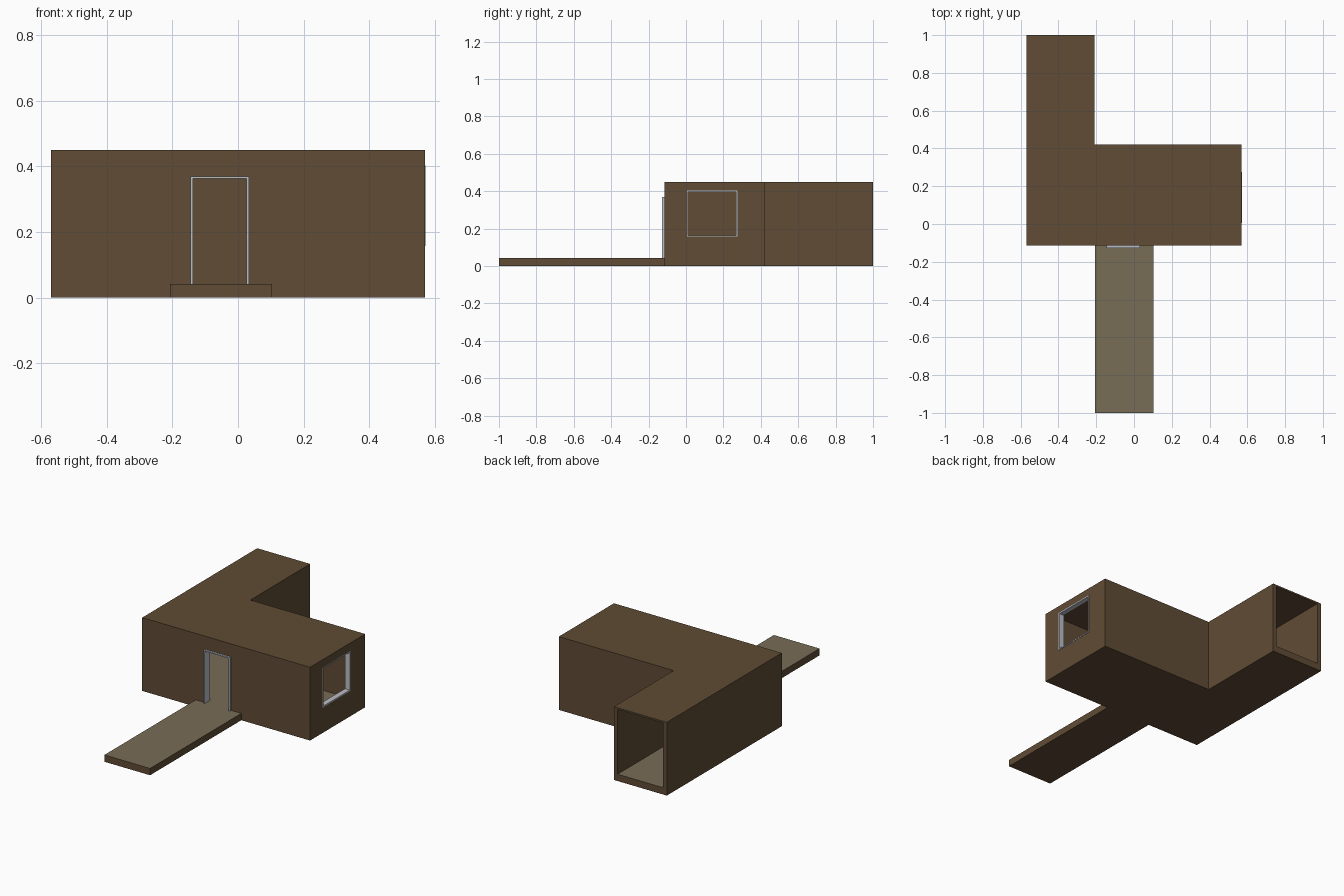
import bpy, bmesh

if "Cube" in bpy.data.objects:
    bpy.data.objects.remove(bpy.data.objects["Cube"])


def material(name, rgb):
    m = bpy.data.materials.new(name)
    m.diffuse_color = (*rgb, 1)
    m.use_nodes = True
    m.node_tree.nodes["Principled BSDF"].inputs["Base Color"].default_value = m.diffuse_color
    return m


earth = material("earth_brown", (0.115, 0.072, 0.035))
floor_mat = material("floor_tan", (0.19, 0.15, 0.092))
metal = material("frame_grey", (0.50, 0.52, 0.56))


def prism(name, outline, z0, z1, mats=()):
    """Extrude a flat xy outline between two heights."""
    bm = bmesh.new()
    face = bm.faces.new([bm.verts.new((x, y, z0)) for x, y in outline])
    up = bmesh.ops.extrude_face_region(bm, geom=[face])["geom"]
    for v in up:
        if isinstance(v, bmesh.types.BMVert):
            v.co.z = z1
    bmesh.ops.recalc_face_normals(bm, faces=bm.faces)
    me = bpy.data.meshes.new(name)
    bm.to_mesh(me)
    bm.free()
    ob = bpy.data.objects.new(name, me)
    bpy.context.collection.objects.link(ob)
    for m in mats:
        me.materials.append(m)
    return ob


def box(name, x0, x1, y0, y1, z0, z1, mats=()):
    return prism(name, [(x0, y0), (x1, y0), (x1, y1), (x0, y1)], z0, z1, mats)


def cut(ob, cutter):
    """Subtract a cutter and remove it."""
    mod = ob.modifiers.new("cut", 'BOOLEAN')
    mod.operation, mod.solver, mod.object = 'DIFFERENCE', 'EXACT', cutter
    bpy.context.view_layer.objects.active = ob
    bpy.ops.object.modifier_apply(modifier=mod.name)
    bpy.data.objects.remove(cutter)


def paint_floor(ob):
    """Tan walking surfaces on upward faces at floor height."""
    for p in ob.data.polygons:
        low = abs(p.center.z - FLOOR) < 0.005
        p.material_index = 1 if low and p.normal.z > 0.9 else 0


X0, X1, XW = -0.57, 0.57, -0.21       # left, right, wing inner side
Y0, YM, Y1 = -0.115, 0.42, 1.0        # front, main back, wing end
H, T, FLOOR, ROOF = 0.45, 0.026, 0.042, 0.01
DX0, DX1, DZ = -0.145, 0.033, 0.37    # door opening
WY0, WY1, WZ0, WZ1 = 0.005, 0.275, 0.157, 0.403  # window opening
B = 0.007                             # frame bar width

# L-shaped hollow building, open at the end of the wing
house = prism("building_shell", [(X0, Y0), (X1, Y0), (X1, YM), (XW, YM),
                                 (XW, Y1), (X0, Y1)], 0, H, (earth, floor_mat))
cut(house, prism("room_cutter", [(X0 + T, Y0 + T), (X1 - T, Y0 + T), (X1 - T, YM - T),
                                 (XW - T, YM - T), (XW - T, Y1 + 0.1), (X0 + T, Y1 + 0.1)],
                 FLOOR, H - ROOF))
cut(house, box("door_cutter", DX0, DX1, Y0 - 0.1, Y0 + 0.1, FLOOR, DZ))
cut(house, box("window_cutter", X1 - 0.1, X1 + 0.1, WY0, WY1, WZ0, WZ1))
paint_floor(house)

# Entrance walkway
walk = box("walkway", -0.207, 0.103, -1, Y0, 0, FLOOR, (earth, floor_mat))
paint_floor(walk)

# Door frame: three-sided surround standing proud of the wall
door = box("door_frame", DX0, DX1, Y0 - 0.012, Y0 + 0.04, FLOOR, DZ, (metal,))
cut(door, box("door_frame_cutter", DX0 + B, DX1 - B, -0.5, 0.5, FLOOR - 0.1, DZ - B))

# Window frame: four-sided surround in the right wall
win = box("window_frame", X1 - T - 0.005, X1 + 0.002, WY0, WY1, WZ0, WZ1, (metal,))
cut(win, box("window_frame_cutter", 0, 1, WY0 + B, WY1 - B, WZ0 + B, WZ1 - B))
